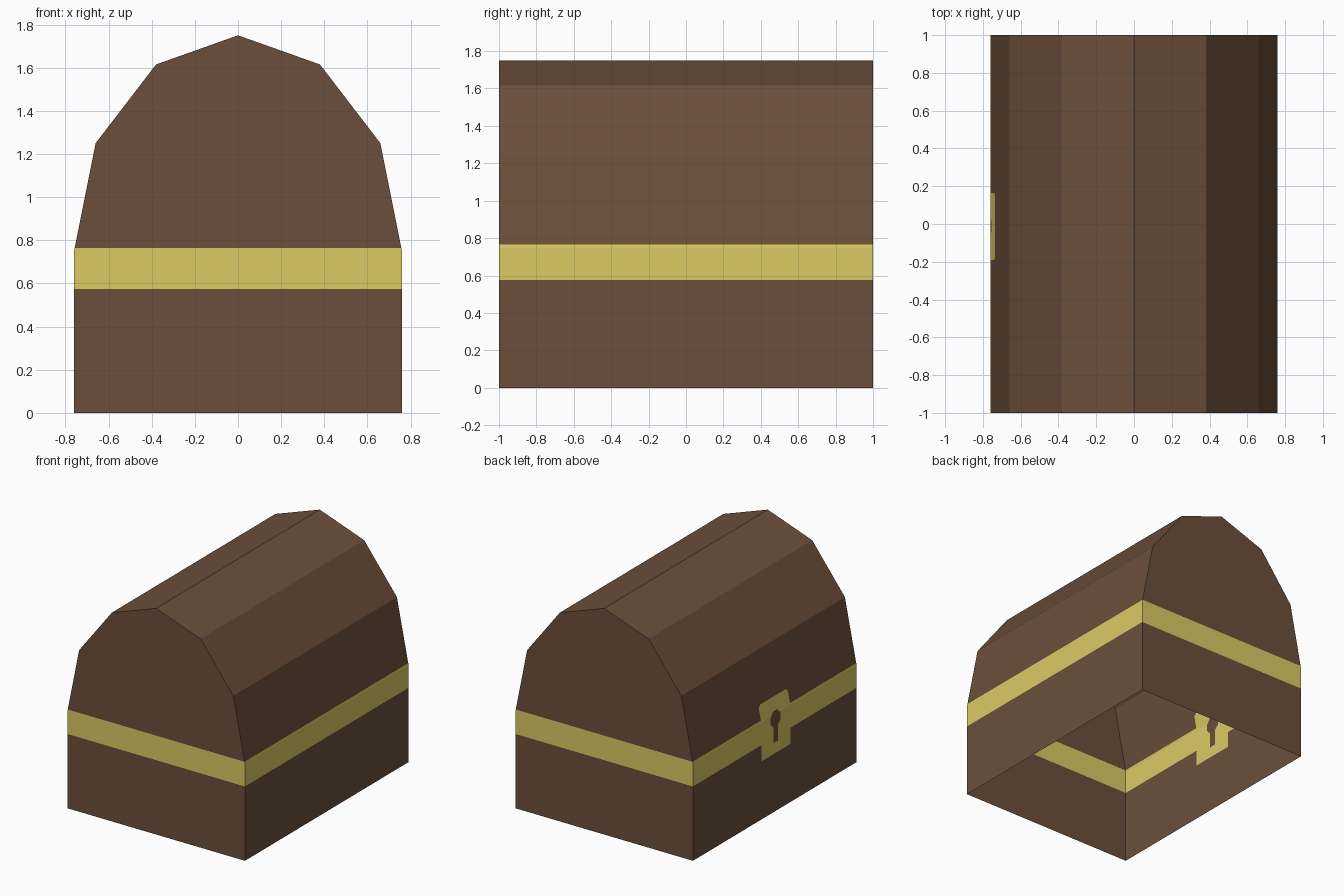
import bpy, bmesh, math
from mathutils import Vector

if "Cube" in bpy.data.objects:
    bpy.data.objects.remove(bpy.data.objects["Cube"])


def material(name, rgb):
    m = bpy.data.materials.new(name)
    lin = [(c / 255 / 12.92) if c < 10 else ((c / 255 + 0.055) / 1.055) ** 2.4 for c in rgb]
    m.diffuse_color = (*lin, 1)
    m.use_nodes = True
    m.node_tree.nodes["Principled BSDF"].inputs["Base Color"].default_value = m.diffuse_color
    return m


BAND_LOW, BAND_HIGH = 0.575, 0.765
LOCK_Y, LOCK_Z = (-0.19, 0.165), (0.45, 0.875)
KEY_Y, KEY_Z, KEY_R = -0.01, 0.715, 0.062      # round part of keyhole
SLOT_W, SLOT_LOW = 0.028, 0.535                # slot under it

# Half profile of the chest, mirrored into an arch open at the bottom
half = [(0.76, 0), (0.76, 0.75), (0.66, 1.25), (0.38, 1.615)]
profile = half + [(0, 1.75)] + [(-x, z) for x, z in reversed(half)]

bm = bmesh.new()
ends = [[bm.verts.new((x, y, z)) for x, z in profile] for y in (-1, 1)]
bm.faces.new(ends[0])
bm.faces.new(ends[1][::-1])
for i in range(len(profile) - 1):
    bm.faces.new((ends[0][i], ends[1][i], ends[1][i + 1], ends[0][i + 1]))
bmesh.ops.recalc_face_normals(bm, faces=bm.faces)
top = max(bm.faces, key=lambda f: f.calc_center_median().z)
if top.normal.z < 0:
    bmesh.ops.reverse_faces(bm, faces=bm.faces)


def cut(point, normal, test=lambda c: True):
    faces = [f for f in bm.faces if test(f.calc_center_median())]
    geom = set(faces)
    for f in faces:
        geom.update(f.verts)
        geom.update(f.edges)
    bmesh.ops.bisect_plane(bm, geom=list(geom), dist=1e-5, plane_co=point, plane_no=normal)


# Band edges all around
for z in (BAND_LOW, BAND_HIGH):
    cut((0, 0, z), (0, 0, 1))


def on_wall(c):
    return c.x < -0.65 and abs(c.y) < 0.99 and c.z < 1.25


def in_lock(c):
    return (on_wall(c) and LOCK_Y[0] < c.y < LOCK_Y[1] and LOCK_Z[0] < c.z < LOCK_Z[1])


# Lock plate outline, with chamfered upper corners
for y in LOCK_Y:
    cut((0, y, 0), (0, 1, 0), on_wall)
for z in LOCK_Z:
    cut((0, 0, z), (0, 0, 1), lambda c: on_wall(c) and LOCK_Y[0] < c.y < LOCK_Y[1])
CH = 0.02
corners = [(Vector((0, LOCK_Y[0] + CH, LOCK_Z[1])), Vector((0, -1, 1))),
           (Vector((0, LOCK_Y[1] - CH, LOCK_Z[1])), Vector((0, 1, 1)))]
for p, n in corners:
    cut(p, n, in_lock)

# Keyhole: an eight-sided eye and a straight slot
centre = Vector((0, KEY_Y, KEY_Z))
eye = [Vector((0, math.cos(a), math.sin(a))) for a in (math.pi / 4 * k for k in range(8))]
for n in eye:
    cut(centre + n * KEY_R, n, in_lock)
for s in (-1, 1):
    cut((0, KEY_Y + s * SLOT_W, 0), (0, 1, 0), in_lock)
cut((0, 0, SLOT_LOW), (0, 0, 1), in_lock)


def is_keyhole(c):
    d = Vector((0, c.y, c.z)) - centre
    if all(d.dot(n) < KEY_R for n in eye):
        return True
    return abs(d.y) < SLOT_W and SLOT_LOW < c.z < KEY_Z


# Colour by position: band, lock plate and keyhole
for f in bm.faces:
    c = f.calc_center_median()
    gold = BAND_LOW < c.z < BAND_HIGH
    if in_lock(c):
        flat = Vector((0, c.y, c.z))
        plate = all((flat - p).dot(n) < 0 for p, n in corners)
        gold = (gold or plate) and not is_keyhole(c)
    f.material_index = int(gold)

mesh = bpy.data.meshes.new("chest")
bm.to_mesh(mesh)
bm.free()
mesh.materials.append(material("brown wood", (107, 79, 59)))
mesh.materials.append(material("dull gold", (220, 202, 100)))
chest = bpy.data.objects.new("chest", mesh)
bpy.context.collection.objects.link(chest)
